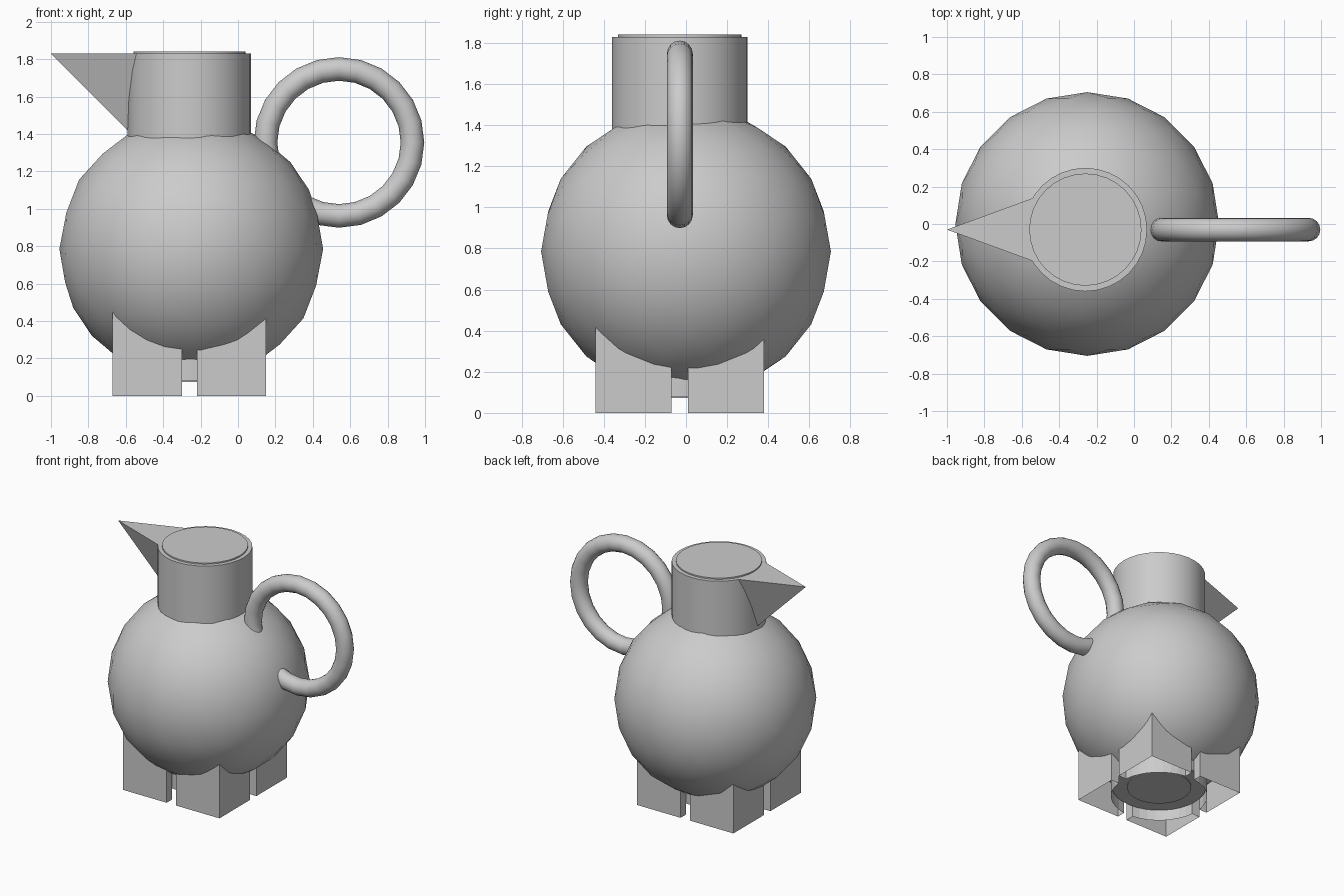
import bpy, bmesh, math
from mathutils import Vector

if "Cube" in bpy.data.objects:
    bpy.data.objects.remove(bpy.data.objects["Cube"])

clay = bpy.data.materials.new("grey clay")
clay.use_nodes = True
COLOUR = (0.6, 0.6, 0.6, 1)
clay.diffuse_color = COLOUR
clay.node_tree.nodes["Principled BSDF"].inputs["Base Color"].default_value = COLOUR

AXIS = Vector((-0.26, -0.03, 0))   # shared axis of neck, foot and legs


def finish(name, smooth=False):
    obj = bpy.context.object
    obj.name = name
    obj.data.materials.append(clay)
    if smooth:
        bpy.ops.object.shade_smooth_by_angle(angle=math.radians(35))
    return obj


def from_bmesh(name, bm):
    bmesh.ops.recalc_face_normals(bm, faces=bm.faces[:])
    mesh = bpy.data.meshes.new(name)
    bm.to_mesh(mesh)
    bm.free()
    obj = bpy.data.objects.new(name, mesh)
    bpy.context.collection.objects.link(obj)
    mesh.materials.append(clay)
    return obj


def disc(name, radius, low, high):
    bpy.ops.mesh.primitive_cylinder_add(
        vertices=32, radius=radius, depth=high - low,
        location=AXIS + Vector((0, 0, (low + high) / 2)))
    return finish(name, smooth=True)


# Round body
bpy.ops.mesh.primitive_ico_sphere_add(subdivisions=4 - 1, radius=0.705, location=(-0.25, 0, 0.785))
finish("body", smooth=True)

# Neck with a slightly raised lid
disc("neck", 0.33, 1.25, 1.83)
disc("lid", 0.30, 1.80, 1.84)

# Foot ring with its base plate
disc("foot_ring", 0.338, 0.08, 0.30)
disc("base_plate", 0.23, 0.073, 0.20)

# Ring handle
bpy.ops.mesh.primitive_torus_add(
    major_radius=0.393, minor_radius=0.063, major_segments=24, minor_segments=16,
    location=(0.54, -0.03, 1.355), rotation=(math.pi / 2, 0, 0))
finish("handle", smooth=True)

# Spout: a pointed wedge with a flat top
bm = bmesh.new()
tip, left, right, keel = [bm.verts.new(p) for p in (
    (-1.0, -0.03, 1.83), (-0.40, -0.25, 1.83), (-0.40, 0.19, 1.83), (-0.467, -0.03, 1.297))]
for corners in ((tip, left, right), (tip, left, keel), (tip, right, keel), (left, right, keel)):
    bm.faces.new(corners)
from_bmesh("spout", bm)


# Legs: hollow square posts hollowed out around the foot ring
def leg(name, sx, sy, near=0.04, far=0.41, cut=0.345, wall=0.02, top=0.5):
    bm = bmesh.new()
    start = math.asin(near / cut)
    steps = 8
    outline = [(far, near), (far, far), (near, far)]
    for i in range(steps + 1):
        a = math.pi / 2 - start - i * (math.pi / 2 - 2 * start) / steps
        outline.append((cut * math.cos(a), cut * math.sin(a)))
    face = bm.faces.new([bm.verts.new(AXIS + Vector((sx * x, sy * y, 0))) for x, y in outline])
    bmesh.ops.inset_individual(bm, faces=[face], thickness=wall, use_even_offset=True)
    bmesh.ops.delete(bm, geom=[face], context="FACES")
    grown = bmesh.ops.extrude_face_region(bm, geom=bm.faces[:], use_keep_orig=True)
    raised = [v for v in grown["geom"] if isinstance(v, bmesh.types.BMVert)]
    bmesh.ops.translate(bm, verts=raised, vec=(0, 0, top))
    return from_bmesh(name, bm)


for side, sx in (("left", 1), ("right", -1)):
    for end, sy in (("front", -1), ("back", 1)):
        leg(f"{end}_{side}_leg", sx, sy)
